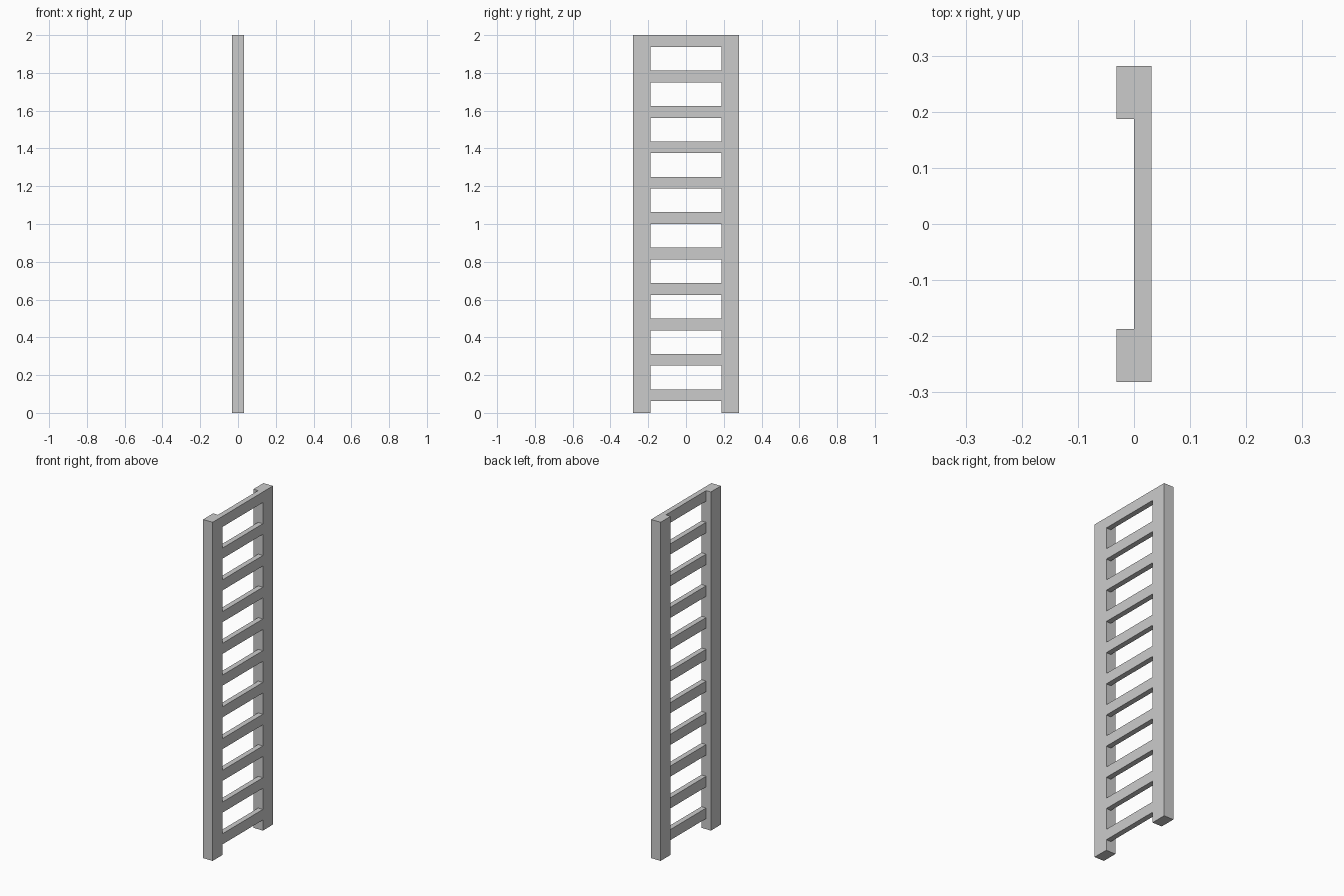
import bpy

if "Cube" in bpy.data.objects:
    bpy.data.objects.remove(bpy.data.objects["Cube"])

UNIT = 0.03125  # module the ladder is laid out on


def box(name, x, y, z):
    """Axis-aligned box from (min, max) ranges given in modules."""
    ranges = (x, y, z)
    centre = [(a + b) / 2 * UNIT for a, b in ranges]
    size = [(b - a) * UNIT for a, b in ranges]
    bpy.ops.mesh.primitive_cube_add(size=1, location=centre)
    obj = bpy.context.object
    obj.name = name
    obj.scale = size
    bpy.ops.object.transform_apply(location=False, rotation=False, scale=True)
    return obj


# Two upright side rails
box("left_rail", (-1, 1), (-9, -6), (0, 64))
box("right_rail", (-1, 1), (6, 9), (0, 64))

# Eleven rungs, flush with the +x face and half the rail depth
for i in range(11):
    bottom = 2 + 6 * i
    box(f"rung_{i + 1}", (0, 1), (-6, 6), (bottom, bottom + 2))
